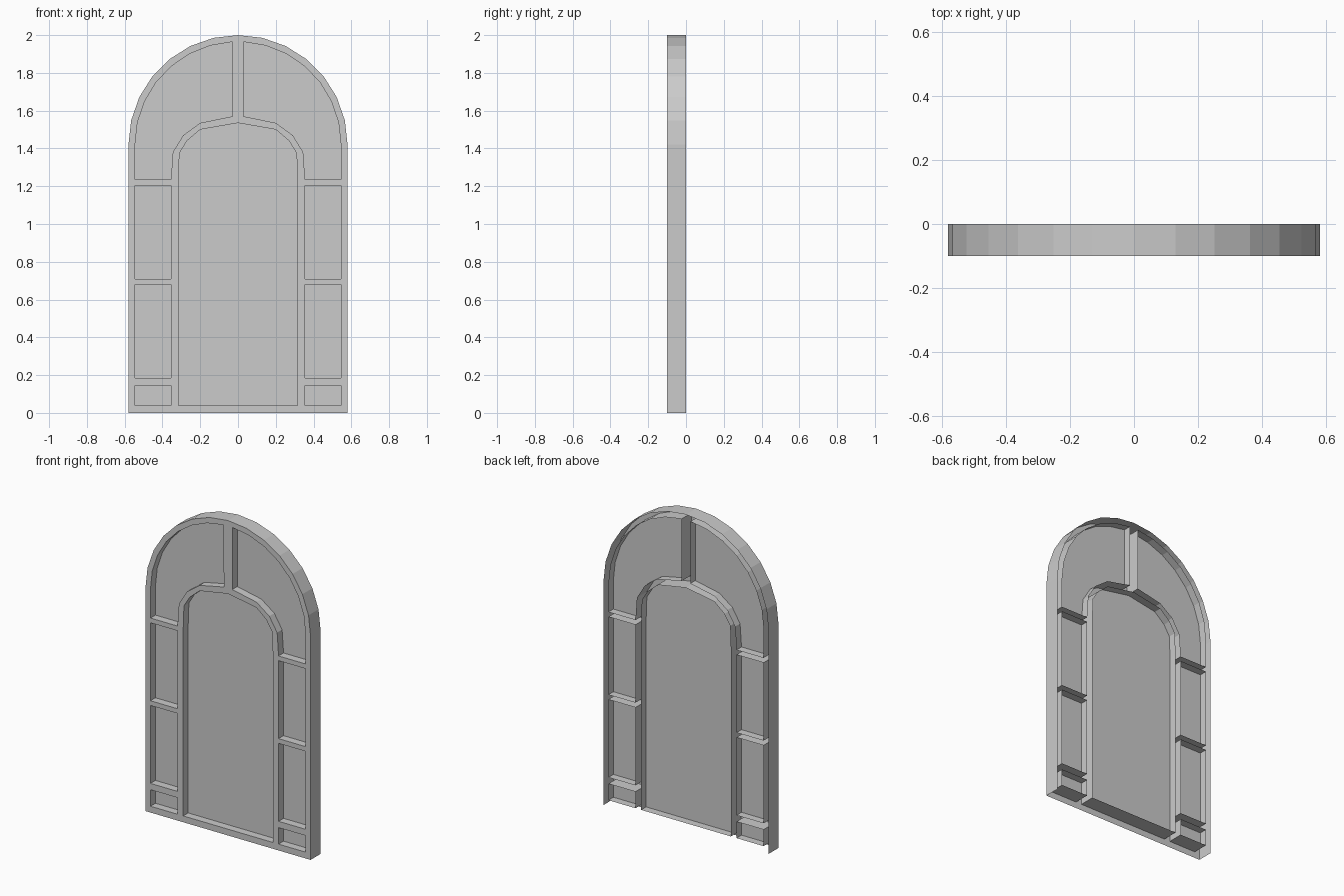
import bpy, bmesh, math

if "Cube" in bpy.data.objects:
    bpy.data.objects.remove(bpy.data.objects["Cube"])

FRONT, PANEL, BACK = -0.1, -0.05, 0.0


def arc(r, a0, a1, n, cz=1.42):
    """Points of an arc in the xz plane, angles in degrees."""
    pts = []
    for i in range(n + 1):
        a = math.radians(a0 + (a1 - a0) * i / n)
        pts.append((r * math.cos(a), cz + r * math.sin(a)))
    return pts


def rect(x0, x1, z0, z1):
    return [(x0, z0), (x1, z0), (x1, z1), (x0, z1)]


def mirror(pts):
    return [(-x, z) for x, z in reversed(pts)]


def make_object(name, bm):
    mesh = bpy.data.meshes.new(name)
    bm.to_mesh(mesh)
    bm.free()
    ob = bpy.data.objects.new(name, mesh)
    bpy.context.collection.objects.link(ob)
    return ob


# Outer arch outline
outline = [(-0.58, 0), (0.58, 0)] + arc(0.58, 0, 180, 14)

# Central arched panel
half = [(0.315, 0.04), (0.315, 1.23), (0.31, 1.375), (0.27, 1.44), (0.2, 1.5)]
centre = half + [(0, 1.535)] + mirror(half)

# Right-hand openings: the curved top one and three side ones
top = [(0.355, 1.235), (0.545, 1.235)] + arc(0.545, 0, 86.8, 7) + [
    (0.03, 1.57), (0.2, 1.535), (0.29, 1.47), (0.345, 1.38)]
right = [top] + [rect(0.355, 0.545, a, b)
                 for a, b in ((0.04, 0.145), (0.185, 0.68), (0.71, 1.205))]
openings = [centre] + right + [mirror(p) for p in right]

# Frame: flat front with openings
bm = bmesh.new()
loops = []
for pts in [outline] + openings:
    vs = [bm.verts.new((x, FRONT, z)) for x, z in pts]
    loops.append(vs)
    for a, b in zip(vs, vs[1:] + vs[:1]):
        bm.edges.new((a, b))
bmesh.ops.triangle_fill(bm, use_beauty=True, edges=bm.edges[:],
                        normal=(0, -1, 0))

# Walls running back from every outline; the bottom and back stay open
for n, vs in enumerate(loops):
    back = [bm.verts.new((v.co.x, BACK, v.co.z)) for v in vs]
    for i in range(len(vs)):
        j = (i + 1) % len(vs)
        if n == 0 and i == 0:
            continue
        bm.faces.new((vs[i], back[i], back[j], vs[j]))

# Slight bulge beside the upper centre bar
for v in bm.verts:
    if v.co.y == FRONT and -0.2 < v.co.x < 0 and 1.9 < v.co.z < 1.98:
        v.co.y = -0.112
bmesh.ops.recalc_face_normals(bm, faces=bm.faces[:])
bm.normal_update()
if sum(f.normal.y * f.calc_area() for f in bm.faces) > 0:
    bmesh.ops.reverse_faces(bm, faces=bm.faces[:])
make_object("arched_frame", bm)

# Recessed panels, one per opening
bm = bmesh.new()
for pts in openings:
    bm.faces.new([bm.verts.new((x, PANEL, z)) for x, z in pts])
bm.normal_update()
bmesh.ops.reverse_faces(bm, faces=[f for f in bm.faces if f.normal.y > 0])
make_object("recessed_panels", bm)
